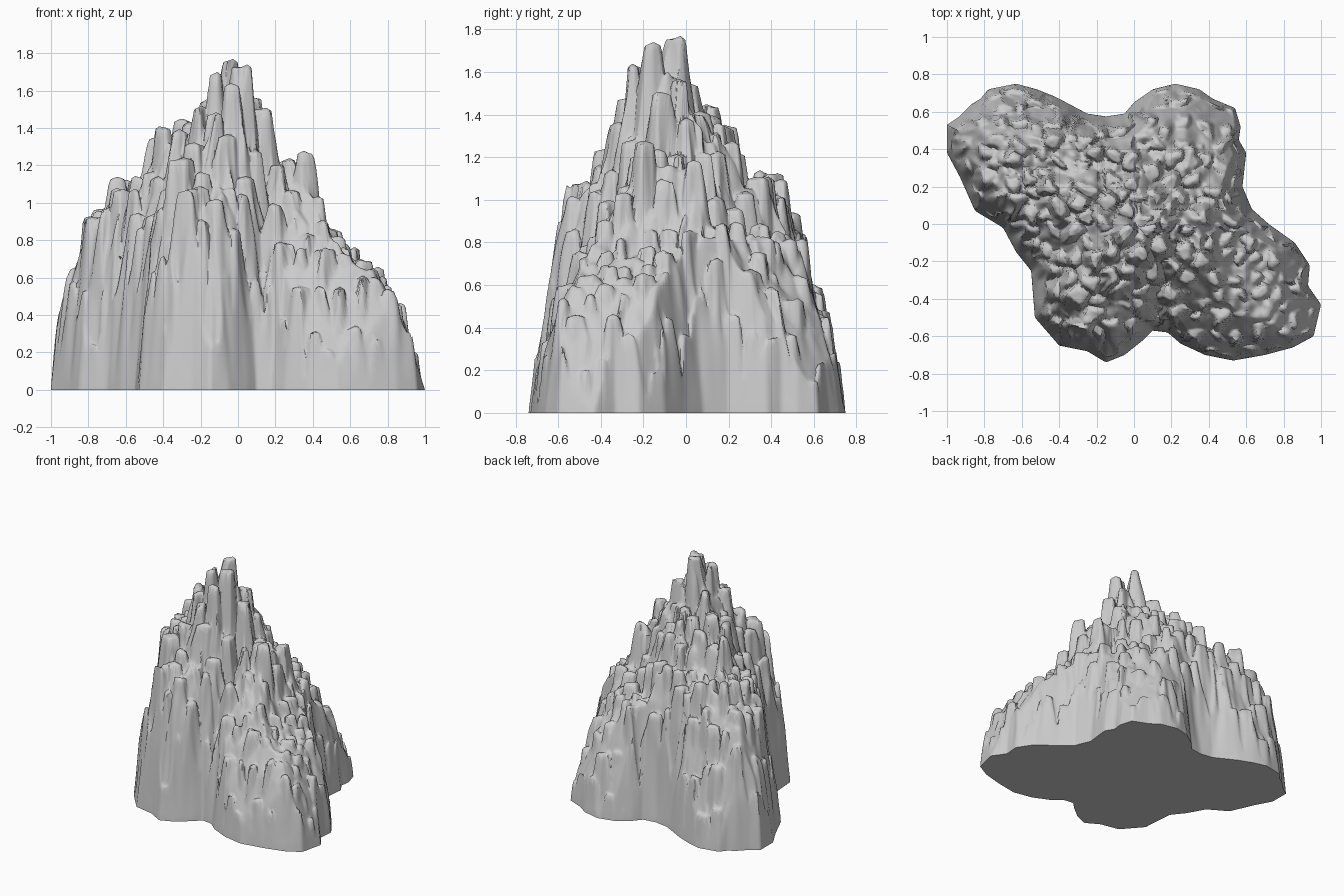
import bpy, bmesh, math, random
from mathutils import Vector, kdtree, noise

if "Cube" in bpy.data.objects:
    bpy.data.objects.remove(bpy.data.objects["Cube"])

random.seed(5)

# footprint seen from above
OUTLINE = [(-1, .53), (-.94, .57), (-.87, .64), (-.82, .67), (-.78, .72), (-.63, .75), (-.52, .72),
           (-.42, .68), (-.25, .59), (-.15, .575), (-.05, .59), (.0, .65), (.1, .72), (.22, .75),
           (.35, .72), (.42, .67), (.54, .62), (.57, .52), (.56, .45), (.6, .38), (.58, .2),
           (.63, .08), (.72, 0), (.86, -.1), (.94, -.22), (.93, -.33), (1, -.43),
           (.96, -.6), (.85, -.66), (.7, -.7), (.53, -.73), (.38, -.7), (.25, -.64),
           (.18, -.58), (.1, -.57), (.05, -.62), (-.05, -.7), (-.15, -.74), (-.25, -.68),
           (-.4, -.65), (-.53, -.5), (-.55, -.25), (-.63, -.15), (-.7, -.02), (-.85, .07),
           (-.93, .25), (-1, .38)]
# skylines from the front, the right and the diagonal; wall height by distance from the rim
FRONT = [(-1, 0), (-.93, .53), (-.8, .93), (-.7, 1.07), (-.55, 1.15), (-.42, 1.41),
         (-.25, 1.46), (-.15, 1.7), (-.05, 1.77), (.05, 1.74), (.14, 1.5), (.2, 1.24),
         (.36, 1.27), (.42, 1.05), (.52, .85), (.66, .72), (.76, .65), (.88, .4), (1, 0)]
SIDE = [(-.75, 0), (-.64, .65), (-.55, 1.06), (-.4, 1.18), (-.3, 1.5), (-.23, 1.68),
        (-.05, 1.77), (.02, 1.55), (.1, 1.43), (.21, 1.35), (.27, 1.17), (.42, 1.13),
        (.5, .95), (.6, .6), (.75, 0)]
DIAGONAL = [(-1.05, .1), (-.88, .8), (-.73, 1.17), (-.48, 1.45), (-.2, 1.77), (0, 1.77), (.18, 1.5),
            (.32, 1.36), (.5, 1.1), (.62, .97), (.8, .7), (.88, .55), (1.2, 0)]
WALL = [(0, 0), (.03, .27), (.07, .55), (.13, .93), (.2, 1.15), (.3, 1.4), (.4, 1.65), (.48, 1.8)]
# lower lobes: back right shoulder, front right shoulder, front gully
BACK_RIGHT = [(.1, 1.6), (.3, 1.2), (.45, .9), (.6, .9), (.9, .55), (1.2, .05)]
FRONT_RIGHT = [(-.73, .1), (-.6, .52), (-.5, .74), (-.4, .92), (-.3, 1.1), (-.2, 1.28)]
GULLY = [(-.57, 0), (-.5, .45), (-.35, .8), (-.2, 1.0), (-.1, 1.3)]


def lerp_table(table, x):
    if x <= table[0][0]:
        return table[0][1]
    for (a, va), (b, vb) in zip(table, table[1:]):
        if x <= b:
            return va + (vb - va) * (x - a) / (b - a)
    return table[-1][1]


def rim_points(n):
    """Resample the footprint evenly along its length."""
    pts = [Vector((x, y, 0)) for x, y in OUTLINE]
    segs = list(zip(pts, pts[1:] + pts[:1]))
    total = sum((b - a).length for a, b in segs)
    out, run, k = [], 0.0, 0
    for i in range(n):
        s = total * i / n
        while s > run + (segs[k][1] - segs[k][0]).length:
            run += (segs[k][1] - segs[k][0]).length
            k += 1
        a, b = segs[k]
        out.append(a.lerp(b, (s - run) / (b - a).length))
    return out


def make_tree(pts):
    tree = kdtree.KDTree(len(pts))
    for i, p in enumerate(pts):
        tree.insert(p, i)
    tree.balance()
    return tree


rim_tree = make_tree(rim_points(3000))


def envelope(p, d):
    x, y = p.x, p.y
    h = min(lerp_table(FRONT, x), lerp_table(SIDE, y), lerp_table(DIAGONAL, x + y), lerp_table(WALL, d))
    if y > .08:
        h = min(h, lerp_table(BACK_RIGHT, x + y) + 5 * max(0, -x))
    if y < -.2 and x > .1:
        h = min(h, lerp_table(FRONT_RIGHT, y))
    if y < -.12:
        gap = abs(x - (.1 + (y + .57) * .2))
        h = min(h, lerp_table(GULLY, y) + 5 * gap)
    return h


def inside(p):
    hit = False
    for (ax, ay), (bx, by) in zip(OUTLINE, OUTLINE[1:] + OUTLINE[:1]):
        if (ay > p.y) != (by > p.y) and p.x < ax + (bx - ax) * (p.y - ay) / (by - ay):
            hit = not hit
    return hit


# rock columns: a few chosen peaks, then scattered ones
columns = [(Vector((x, y, 0)), z, .035, 7.0, 0.3) for x, y, z in
           [(-.05, -.05, 1.77), (.03, -.15, 1.74), (-.12, -.13, 1.7), (-.03, -.24, 1.64),
            (.35, -.2, 1.28), (.27, -.14, 1.24), (-.4, .1, 1.41), (-.3, .11, 1.45),
            (-.27, -.54, 1.07), (.2, .35, .89), (-.65, .35, 1.14), (.75, -.2, .66)]]
for _ in range(5000):
    p = Vector((random.uniform(-1, 1), random.uniform(-.75, .75), 0))
    if not inside(p):
        continue
    d = rim_tree.find(p)[2]
    if d < .02 or any((p - c[0]).length < .075 for c in columns):
        continue
    columns.append((p, envelope(p, d) * random.uniform(.92, 1.01), random.uniform(.025, .04),
                    random.uniform(5, 8), random.uniform(0, math.pi)))
col_tree = make_tree([c[0] for c in columns])


def height(p):
    d = rim_tree.find(p)[2]
    warp = Vector((noise.noise(p * 12), noise.noise(p * 12 + Vector((7, 3, 5))), 0)) * .04
    q = p + warp
    h = envelope(p, d) * (.9 + .05 * noise.noise(p * 16))
    for _, i, _ in col_tree.find_n(q, 9):
        c, top, rad, slope, ang = columns[i]
        v = q - c
        u = abs(v.x * math.cos(ang) + v.y * math.sin(ang))
        w = abs(v.y * math.cos(ang) - v.x * math.sin(ang))
        r = max(u, w, (u + w) * .74)                     # eight-sided column
        h = max(h, min(top - .5 * r, top - slope * (r - rad)))
    return max(0, min(h, d * (10 + 5 * noise.noise(p * 13)) + .01))


# mountain: rings shrinking from the rim to the middle, lifted by the column field
SEG, RINGS = 420, 95
rim = rim_points(SEG)
bm = bmesh.new()
rings = []
for k in range(RINGS):
    t = 1 - (k / RINGS) ** 1.25
    ring = []
    for r in rim:
        p = r * t
        ring.append(bm.verts.new((p.x, p.y, height(p) if k else 0)))
    rings.append(ring)
tip = bm.verts.new((0, 0, height(Vector((0, 0, 0)))))
for a, b in zip(rings, rings[1:]):
    for i in range(SEG):
        j = (i + 1) % SEG
        bm.faces.new((a[i], a[j], b[j], b[i]))
for i in range(SEG):
    bm.faces.new((rings[-1][i], rings[-1][(i + 1) % SEG], tip))
bm.faces.new(rings[0])                                   # flat underside
bmesh.ops.recalc_face_normals(bm, faces=bm.faces)
mesh = bpy.data.meshes.new("rocky_mountain")
bm.to_mesh(mesh)
bm.free()
mountain = bpy.data.objects.new("rocky_mountain", mesh)
bpy.context.collection.objects.link(mountain)
bpy.context.view_layer.objects.active = mountain
mountain.select_set(True)
bpy.ops.object.shade_smooth_by_angle(angle=math.radians(60))
